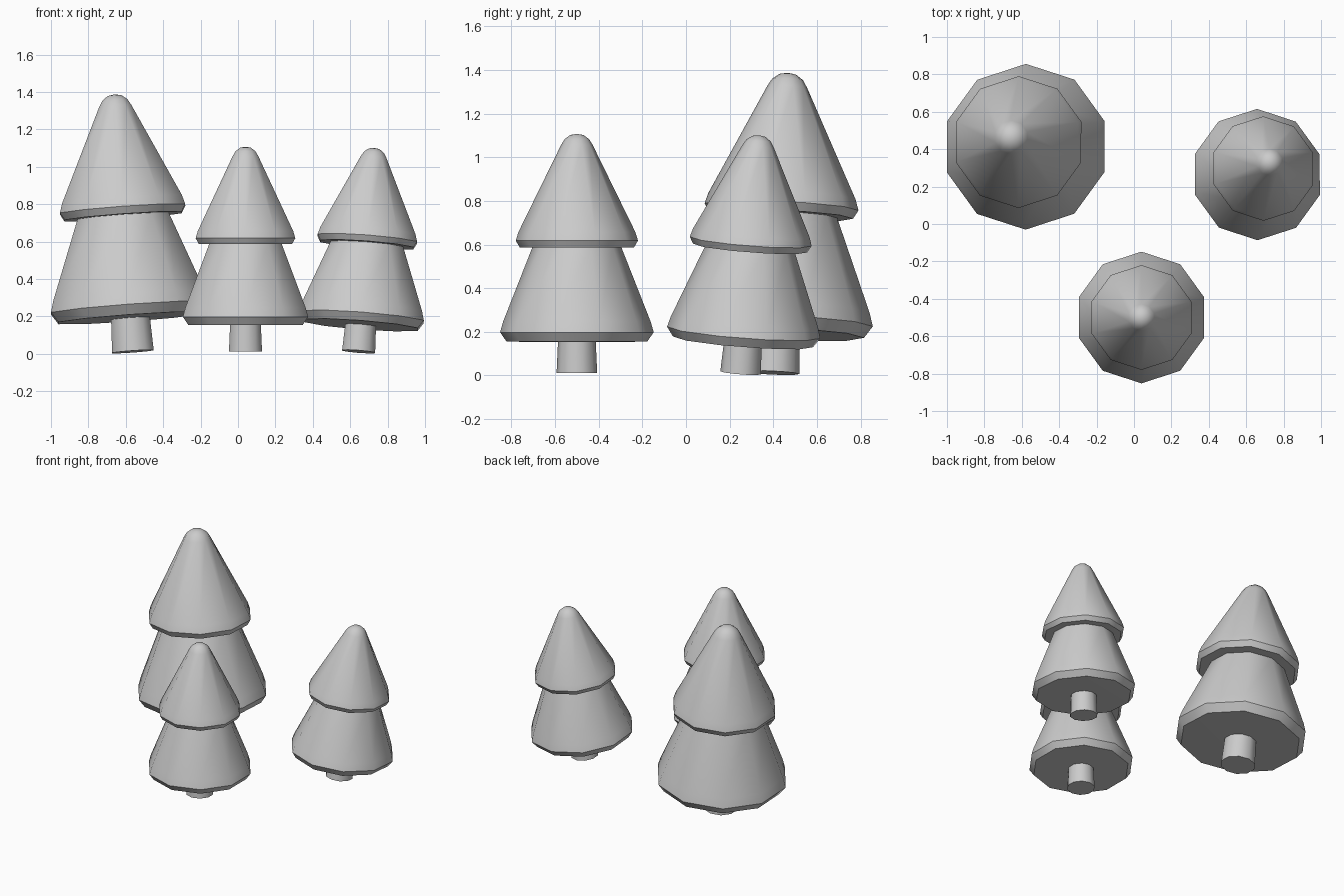
import bpy, bmesh, math
from mathutils import Vector

if "Cube" in bpy.data.objects:
    bpy.data.objects.remove(bpy.data.objects["Cube"])

SIDES = 10

# Half profiles (radius, height) of a tree of size 1, turned around z
TRUNK = [(0, 0), (0.093, 0), (0.086, 0.155)]
FOLIAGE = [(0, 0.14), (0.322, 0.143), (0.352, 0.186), (0.338, 0.235), (0.204, 0.575),
           (0.262, 0.575), (0.28, 0.606), (0.268, 0.645), (0.072, 1.045),
           (0.056, 1.071), (0.03, 1.09), (0, 1.095)]


def lathe(name, profile, size, location, lean):
    bm = bmesh.new()
    rings = []
    for r, z in profile:
        if r == 0:
            rings.append([bm.verts.new((0, 0, z * size))])
        else:
            angles = [math.pi / 2 + i * math.tau / SIDES for i in range(SIDES)]
            rings.append([bm.verts.new((r * size * math.cos(a), r * size * math.sin(a), z * size))
                          for a in angles])
    for low, high in zip(rings, rings[1:]):
        for i in range(SIDES):
            j = (i + 1) % SIDES
            quad = [low[i % len(low)], low[j % len(low)], high[j % len(high)], high[i % len(high)]]
            bm.faces.new(list(dict.fromkeys(quad)))
    # close an open top end
    if len(rings[-1]) > 1:
        bm.faces.new(rings[-1])
    bmesh.ops.recalc_face_normals(bm, faces=bm.faces)
    mesh = bpy.data.meshes.new(name)
    bm.to_mesh(mesh)
    bm.free()
    obj = bpy.data.objects.new(name, mesh)
    bpy.context.collection.objects.link(obj)
    obj.location = location
    axis = Vector((lean[0], lean[1], 1))
    obj.rotation_mode = 'QUATERNION'
    obj.rotation_quaternion = Vector((0, 0, 1)).rotation_difference(axis)
    bpy.ops.object.select_all(action='DESELECT')
    obj.select_set(True)
    bpy.context.view_layer.objects.active = obj
    bpy.ops.object.shade_smooth_by_angle(angle=math.radians(40))


# Three trees: name, size, foot position, lean in x and y
TREES = [
    ("large_left_tree", 1.26, (-0.562, 0.402, 0.012), (-0.072, 0.047)),
    ("small_front_tree", 1.0, (0.04, -0.5, 0.012), (0, 0)),
    ("small_right_tree", 1.0, (0.645, 0.25, 0.012), (0.077, 0.077)),
]
for name, size, foot, lean in TREES:
    lathe(name + "_trunk", TRUNK, size, foot, lean)
    lathe(name + "_foliage", FOLIAGE, size, foot, lean)
